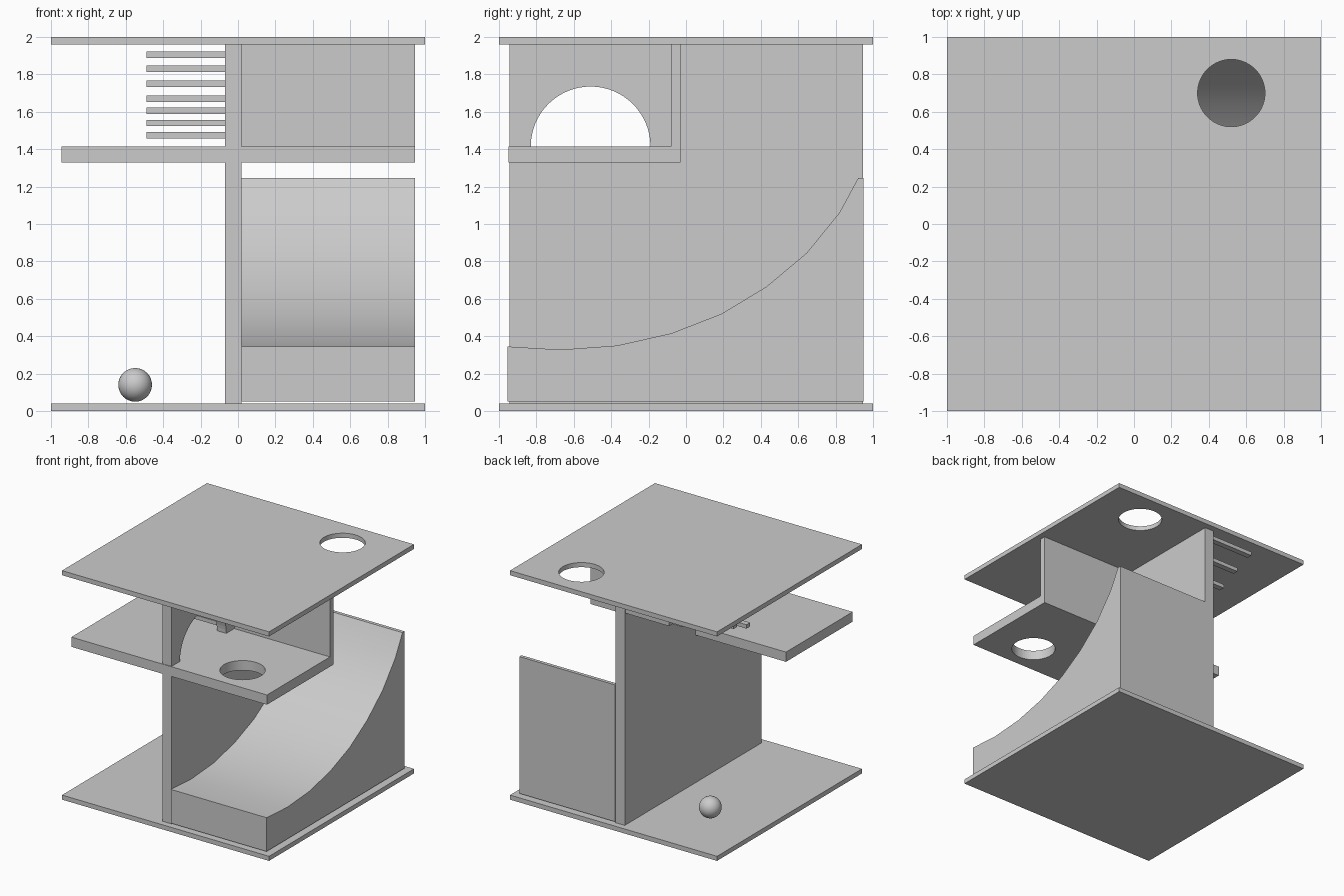
import bpy
import bmesh
import math

cube = bpy.data.objects.get("Cube")
if cube:
    bpy.data.objects.remove(cube, do_unlink=True)

grey = bpy.data.materials.new("light_grey")
grey.use_nodes = True
grey.diffuse_color = (0.6, 0.6, 0.6, 1)
grey.node_tree.nodes["Principled BSDF"].inputs["Base Color"].default_value = (0.6, 0.6, 0.6, 1)


def finish(name, bm):
    bmesh.ops.recalc_face_normals(bm, faces=bm.faces)
    mesh = bpy.data.meshes.new(name)
    bm.to_mesh(mesh)
    bm.free()
    mesh.materials.append(grey)
    obj = bpy.data.objects.new(name, mesh)
    bpy.context.collection.objects.link(obj)
    return obj


def box(name, x, y, z):
    bm = bmesh.new()
    bmesh.ops.create_cube(bm, size=1)
    for v in bm.verts:
        for i, (low, high) in enumerate((x, y, z)):
            v.co[i] = low if v.co[i] < 0 else high
    return finish(name, bm)


def side_profile(name, points, x):
    """Extrude a (y, z) outline along x."""
    bm = bmesh.new()
    face = bm.faces.new([bm.verts.new((x[0], y, z)) for y, z in points])
    new = bmesh.ops.extrude_face_region(bm, geom=[face])["geom"]
    for v in new:
        if isinstance(v, bmesh.types.BMVert):
            v.co.x = x[1]
    return finish(name, bm)


def smooth(obj, angle):
    bpy.ops.object.select_all(action="DESELECT")
    obj.select_set(True)
    bpy.context.view_layer.objects.active = obj
    bpy.ops.object.shade_smooth_by_angle(angle=math.radians(angle))


def cut_round_hole(obj, x, y, z):
    bpy.ops.mesh.primitive_cylinder_add(vertices=64, radius=0.18, depth=0.4, location=(x, y, z))
    cutter = bpy.context.object
    cutter.name = obj.name + "_hole_cutter"
    cutter.hide_render = True
    cutter.hide_viewport = True
    cutter.data.materials.append(grey)
    mod = obj.modifiers.new("hole", "BOOLEAN")
    mod.object = cutter
    mod.solver = "EXACT"


# Horizontal plates
box("base", (-1, 1), (-1, 1), (0, 0.04))
roof = box("roof", (-1, 1), (-1, 1), (1.96, 2))
cut_round_hole(roof, 0.52, 0.70, 1.98)
shelf = box("shelf", (-0.945, 0.945), (-0.95, -0.03), (1.33, 1.415))
cut_round_hole(shelf, 0.52, -0.68, 1.37)

# Dividing wall: lower panel and upper panel with an arched doorway
wall_x = (-0.07, 0.02)
arch = [(-0.51 - 0.32 * math.cos(math.pi * i / 32), 1.415 + 0.32 * math.sin(math.pi * i / 32))
        for i in range(33)]
outline = [(-0.945, 0.04), (0.945, 0.04), (0.945, 1.96), (-0.945, 1.96), (-0.945, 1.415)]
side_profile("dividing_wall", outline + arch + [(-0.19, 1.37), (-0.945, 1.37)][:1]
             + [(-0.945, 1.37)], wall_x)

# Upper room back wall
box("upper_back_wall", (0.02, 0.945), (-0.08, -0.03), (1.415, 1.96))

# Curved ramp
curve = [(-0.955, 0.345), (-0.67, 0.328), (-0.37, 0.35), (-0.08, 0.415), (0.19, 0.52),
         (0.43, 0.665), (0.645, 0.845), (0.82, 1.06), (0.92, 1.245)]
ramp = side_profile("ramp", [(0.95, 0.05), (-0.955, 0.05)] + curve + [(0.95, 1.245)], (0.02, 0.945))
smooth(ramp, 25)

# Floating stair treads from the shelf up to the roof
heights = (1.475, 1.54, 1.605, 1.67, 1.75, 1.83, 1.905)
for i, z in enumerate(heights):
    y = -0.135 + 0.178 * i
    box(f"stair_tread_{i + 1}", (-0.49, -0.07), (y - 0.05, y), (z - 0.017, z + 0.017))

# Ball on the floor
bpy.ops.mesh.primitive_uv_sphere_add(segments=32, ring_count=16, radius=0.09, location=(-0.55, 0.45, 0.14))
ball = bpy.context.object
ball.name = "ball"
ball.data.materials.append(grey)
smooth(ball, 60)
